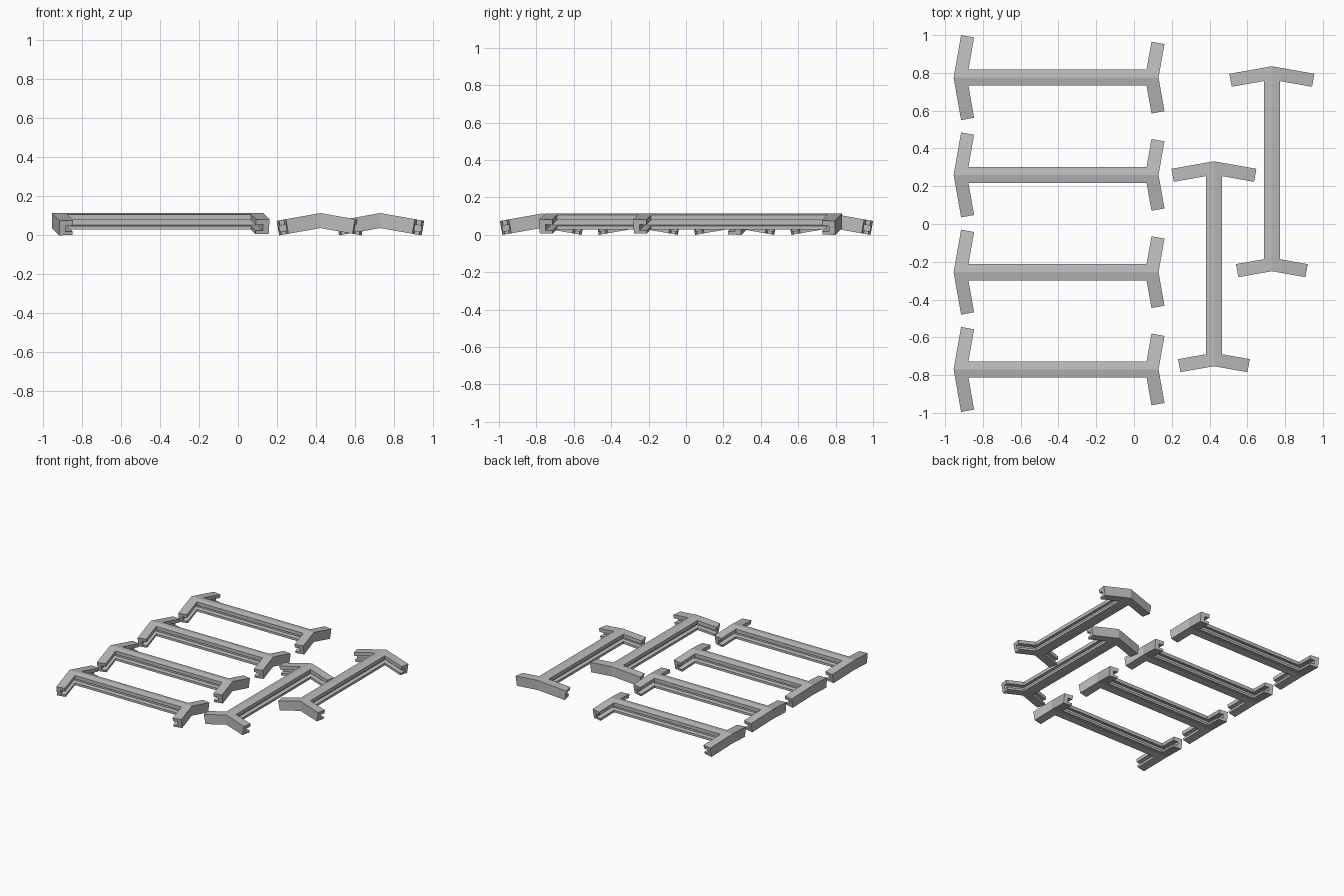
import bpy, bmesh, math
from mathutils import Matrix

if "Cube" in bpy.data.objects:
    bpy.data.objects.remove(bpy.data.objects["Cube"])

SLOPE = math.tan(math.radians(10))   # every strut side sweeps and drops by 10 degrees
TOP, BOTTOM = 0.114, 0.037           # ridge heights
SLOT_LOW, SLOT_HIGH = 0.055, 0.086   # panel slot
BACK, FRONT = -0.955, 0.13           # outer ends of a strut
DEPTH, SLOT = 0.071, 0.038           # arm depth, slot depth
HALF, WEB = 0.043, 0.015             # bar half width, half web

grey = bpy.data.materials.new("grey plastic")
grey.diffuse_color = (0.5, 0.5, 0.5, 1)
grey.use_nodes = True
grey.node_tree.nodes["Principled BSDF"].inputs["Base Color"].default_value = grey.diffuse_color


def shear(x, y, z):
    return (x + SLOPE * abs(y), y, z - SLOPE * abs(y))


def loft(bm, start, end, cap_start=False, cap_end=False):
    a = [bm.verts.new(shear(*p)) for p in start]
    b = [bm.verts.new(shear(*p)) for p in end]
    n = len(a)
    for i in range(n):
        j = (i + 1) % n
        bm.faces.new((a[i], a[j], b[j], b[i]))
    if cap_start:
        bm.faces.new(a[::-1])
    if cap_end:
        bm.faces.new(b)


def finish(bm, name, place):
    bmesh.ops.remove_doubles(bm, verts=bm.verts, dist=1e-5)
    bmesh.ops.recalc_face_normals(bm, faces=bm.faces)
    mesh = bpy.data.meshes.new(name)
    bm.to_mesh(mesh)
    bm.free()
    mesh.materials.append(grey)
    obj = bpy.data.objects.new(name, mesh)
    bpy.context.collection.objects.link(obj)
    obj.matrix_world = place


def arms(name, outer, inward, length, place):
    """Pair of slotted channel arms meeting in a mitre, slot facing inward."""
    lip, back = outer + inward * DEPTH, outer + inward * (DEPTH - SLOT)
    profile = [(outer, BOTTOM), (lip, BOTTOM), (lip, SLOT_LOW), (back, SLOT_LOW),
               (back, SLOT_HIGH), (lip, SLOT_HIGH), (lip, TOP), (outer, TOP)]
    x0 = min(outer, lip)
    bm = bmesh.new()
    for side in (-1, 1):
        root = [(x, 0, z) for x, z in profile]
        # tips are cut square to the arm direction
        tip = [(x, side * (length - SLOPE * (x - x0) + SLOPE * (z - TOP)), z)
               for x, z in profile]
        loft(bm, root, tip, cap_end=True)
    finish(bm, name, place)


def bar(name, place):
    """Gabled bar with a panel slot along each side."""
    right = [(0, BOTTOM), (HALF, BOTTOM), (HALF, SLOT_LOW), (WEB, SLOT_LOW),
             (WEB, SLOT_HIGH), (HALF, SLOT_HIGH), (HALF, TOP), (0, TOP)]
    profile = right + [(-y, z) for y, z in right[-2:0:-1]]
    a, b = BACK + DEPTH, FRONT - DEPTH
    bm = bmesh.new()
    loft(bm, [(a, y, z) for y, z in profile], [(b, y, z) for y, z in profile])
    # web carried on into the arm slots
    web = [(0, SLOT_LOW), (WEB, SLOT_LOW), (WEB, SLOT_HIGH),
           (0, SLOT_HIGH), (-WEB, SLOT_HIGH), (-WEB, SLOT_LOW)]
    for x0, x1 in ((a - SLOT, a), (b, b + SLOT)):
        loft(bm, [(x0, y, z) for y, z in web], [(x1, y, z) for y, z in web])
    finish(bm, name, place)


# four struts lying along x, two turned to lie along y
places = [Matrix.Translation((0, y, 0)) for y in (0.775, 0.26, -0.255, -0.77)]
for x, apex in ((0.73, 0.835), (0.423, 0.332)):
    places.append(Matrix.Translation((x, apex + BACK, 0))
                  @ Matrix.Rotation(-math.pi / 2, 4, 'Z'))

for i, place in enumerate(places, 1):
    bar(f"strut_bar_{i}", place)
    arms(f"long_arms_{i}", BACK, 1, 0.225, place)
    arms(f"short_arms_{i}", FRONT, -1, 0.19, place)
